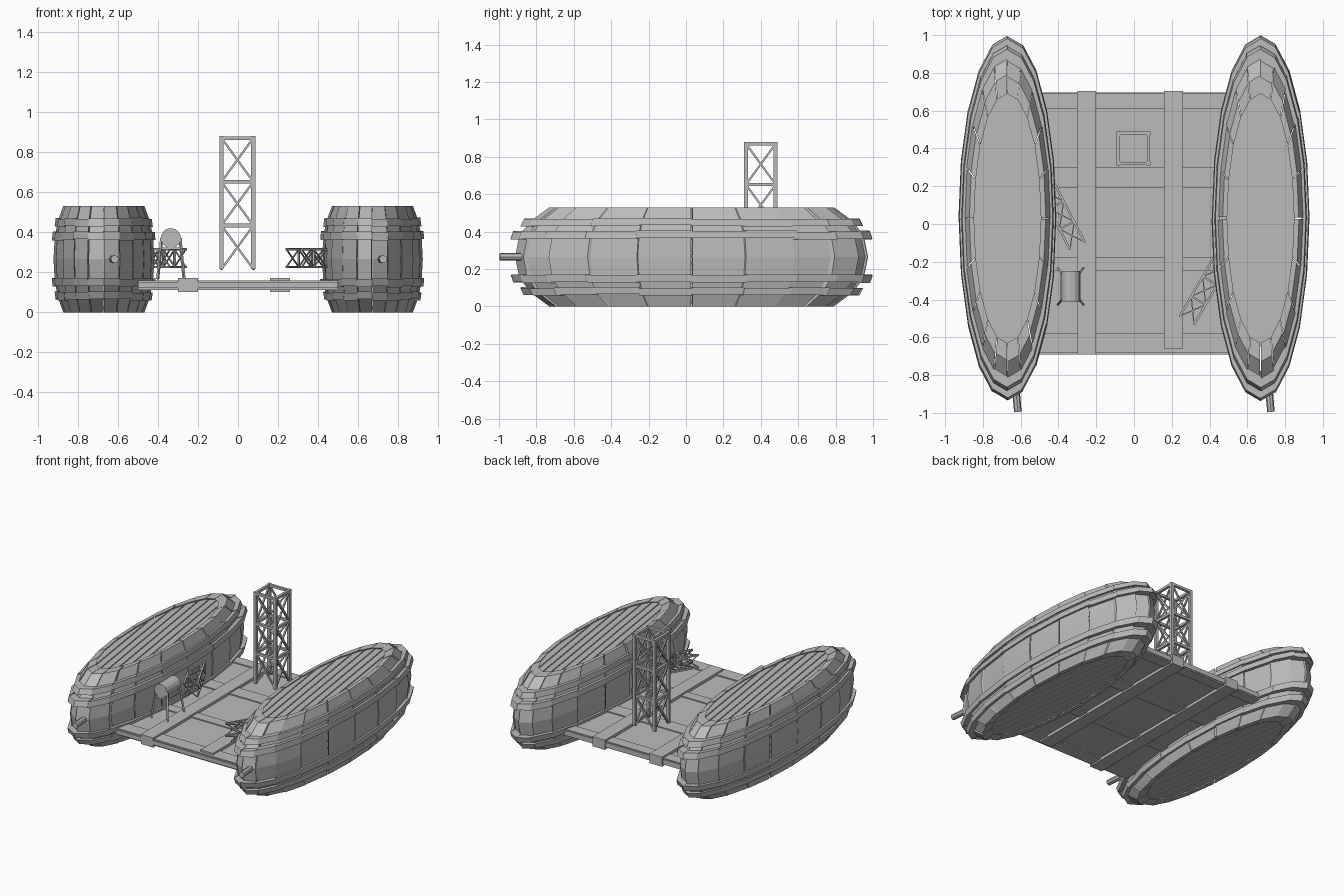
import bpy, bmesh, random
from math import sin, cos, pi, radians
from mathutils import Vector, Matrix

random.seed(4)
cube = bpy.data.objects.get("Cube")
if cube:
    bpy.data.objects.remove(cube, do_unlink=True)

grey = bpy.data.materials.new("plain grey")
grey.use_nodes = True
COLOUR = (0.5, 0.5, 0.5, 1)
grey.diffuse_color = COLOUR
grey.node_tree.nodes["Principled BSDF"].inputs["Base Color"].default_value = COLOUR

SIDES = 20
HALF_W, HALF_L, HEIGHT = 0.26, 0.97, 0.53


def finish(bm, name, matrix=None):
    if matrix:
        bm.transform(matrix)
    bmesh.ops.recalc_face_normals(bm, faces=bm.faces)
    mesh = bpy.data.meshes.new(name)
    bm.to_mesh(mesh)
    bm.free()
    mesh.materials.append(grey)
    ob = bpy.data.objects.new(name, mesh)
    bpy.context.collection.objects.link(ob)
    return ob


def box(bm, lo, hi):
    lo, hi = Vector(lo), Vector(hi)
    m = Matrix.Translation((lo + hi) / 2) @ Matrix.Diagonal((*(hi - lo), 1))
    bmesh.ops.create_cube(bm, size=1, matrix=m)


def bar(bm, p, q, w):
    p, q = Vector(p), Vector(q)
    d = q - p
    rot = d.to_track_quat('Z', 'Y').to_matrix().to_4x4()
    m = Matrix.Translation((p + q) / 2) @ rot @ Matrix.Diagonal((w, w, d.length, 1))
    bmesh.ops.create_cube(bm, size=1, matrix=m)


def rod(bm, p, q, r, sides=10):
    p, q = Vector(p), Vector(q)
    d = q - p
    m = Matrix.Translation((p + q) / 2) @ d.to_track_quat('Z', 'Y').to_matrix().to_4x4()
    bmesh.ops.create_cone(bm, cap_ends=True, segments=sides, radius1=r, radius2=r,
                          depth=d.length, matrix=m)


def curved_slab(bm, a0, a1, outline):
    """Sweep a closed (radius, z) outline between two angles as a flat-sided solid."""
    ends = [[bm.verts.new((r * sin(a), r * cos(a), z)) for r, z in outline] for a in (a0, a1)]
    n = len(outline)
    for i in range(n):
        j = (i + 1) % n
        bm.faces.new((ends[0][i], ends[0][j], ends[1][j], ends[1][i]))
    # end caps as quads between the outer and inner halves
    for e in ends:
        for i in range(n // 2 - 1):
            bm.faces.new((e[i], e[i + 1], e[n - 2 - i], e[n - 1 - i]))


# bulging half profile of a stave, mirrored top to bottom
half = [(0.78, 0.0), (0.885, 0.075), (0.945, 0.155), (0.968, HEIGHT / 2)]
profile = half + [(r, HEIGHT - z) for r, z in reversed(half[:-1])]


def staves():
    bm = bmesh.new()
    step = 2 * pi / SIDES
    for i in range(SIDES):
        k = random.uniform(0.985, 1.008)
        outer = [(r * k, z) for r, z in profile]
        inner = [(r - 0.1, z) for r, z in reversed(profile)]
        gap = random.uniform(0.0, 0.012)
        curved_slab(bm, i * step + gap, (i + 1) * step - gap, outer + inner)
    return bm


def hoops():
    bm = bmesh.new()
    step = 2 * pi / SIDES
    levels = [(0.43, 0.468, 0.945, 0.925), (0.362, 0.402, 1.0, 0.985)]
    levels += [(HEIGHT - b, HEIGHT - a, s, r) for a, b, r, s in levels]
    for z0, z1, r0, r1 in levels:
        for i in range(SIDES):
            dz = random.uniform(-0.004, 0.004)
            k = random.uniform(-0.008, 0.0)
            curved_slab(bm, i * step, (i + 1) * step,
                        [(r0 + k, z0 + dz), (r1 + k, z1 + dz), (r1 - 0.09, z1 + dz), (r0 - 0.09, z0 + dz)])
    return bm


def lid_planks(z0, z1, planks=8, radius=0.7):
    """Slice a disc into slanted planks with narrow gaps."""
    bm = bmesh.new()
    across = Vector((cos(radians(28)), sin(radians(28)), 0))
    width = 2 * radius / planks
    for k in range(planks):
        part = bmesh.new()
        bmesh.ops.create_circle(part, cap_ends=True, segments=SIDES, radius=radius)
        lo, hi = -radius + k * width + 0.012, -radius + (k + 1) * width - 0.012
        for edge, sign in ((lo, -1), (hi, 1)):
            bmesh.ops.bisect_plane(part, geom=part.verts[:] + part.edges[:] + part.faces[:],
                                   plane_co=across * edge, plane_no=across * sign, clear_outer=True)
        res = bmesh.ops.extrude_face_region(part, geom=part.faces[:])
        top = [g for g in res["geom"] if isinstance(g, bmesh.types.BMVert)]
        bmesh.ops.translate(part, verts=top, vec=(0, 0, z1 - z0))
        bmesh.ops.translate(part, verts=part.verts[:], vec=(0, 0, z0))
        tmp = bpy.data.meshes.new("plank")
        part.to_mesh(tmp)
        part.free()
        bm.from_mesh(tmp)
        bpy.data.meshes.remove(tmp)
    # backing disc that closes the gaps
    m = Matrix.Translation((0, 0, (z0 + z1) / 2))
    bmesh.ops.create_cone(bm, cap_ends=True, segments=SIDES, radius1=radius, radius2=radius,
                          depth=(z1 - z0) * 0.5, matrix=m)
    return bm


# stretched barrel floats
for side, x in (("right", -0.67), ("left", 0.67)):
    place = Matrix.Translation((x, 0.03, 0)) @ Matrix.Diagonal((HALF_W, HALF_L, 1, 1))
    finish(staves(), side + "_float_staves", place)
    finish(hoops(), side + "_float_hoops", place)
    finish(lid_planks(0.5, 0.518), side + "_float_top_lid", place)
    finish(lid_planks(0.012, 0.03), side + "_float_bottom_lid", place)
    # bung at the front end
    bm = bmesh.new()
    rod(bm, (x + 0.04, -0.82, 0.265), (x + 0.055, -0.995, 0.265), 0.02, 8)
    finish(bm, side + "_float_bung")

# deck with crossing planks
bm = bmesh.new()
box(bm, (-0.5, -0.69, 0.12), (0.5, 0.695, 0.15))
finish(bm, "deck")
bm = bmesh.new()
for y0, y1 in ((0.61, 0.69), (0.19, 0.3), (-0.25, -0.175), (-0.68, -0.58)):
    box(bm, (-0.5, y0, 0.111), (0.5, y1, 0.158))
finish(bm, "deck_cross_planks")
bm = bmesh.new()
for x0, x1, y0 in ((-0.3, -0.2, -0.69), (0.16, 0.26, -0.66)):
    box(bm, (x0, y0, 0.1), (x1, 0.705, 0.17))
finish(bm, "deck_long_planks")


def truss(name, width, length, thick, matrix, cells=3):
    """Square lattice column along z with crossed braces in each cell."""
    bm = bmesh.new()
    h = width / 2 - thick / 2
    corners = [(-h, -h), (h, -h), (h, h), (-h, h)]
    cell = (length - thick / 2) / cells
    for i, a in enumerate(corners):
        b = corners[(i + 1) % 4]
        bar(bm, (*a, 0), (*a, length), thick)
        for c in range(cells):
            z0, z1 = c * cell, (c + 1) * cell
            bar(bm, (*a, z1), (*b, z1), thick * 0.85)
            bar(bm, (*a, z0), (*b, z1), thick * 0.5)
            bar(bm, (*b, z0), (*a, z1), thick * 0.5)
    return finish(bm, name, matrix)


# standing tower and two fallen pieces
truss("tower", 0.18, 0.665, 0.021, Matrix.Translation((-0.003, 0.4, 0.215)))
for name, end, heading in (("right_fallen_truss", (-0.3, -0.115, 0.27), (-0.46, 0.89, 0)),
                           ("left_fallen_truss", (0.28, -0.51, 0.27), (0.5, 0.86, 0))):
    turn = Vector(heading).to_track_quat('Z', 'Y').to_matrix().to_4x4()
    truss(name, 0.1, 0.37, 0.012, Matrix.Translation(end) @ turn)

# small keg on a splayed stand
KX, KY, KZ = -0.335, -0.33, 0.37
bm = bmesh.new()
rod(bm, (KX, KY - 0.08, KZ), (KX, KY + 0.08, KZ), 0.05, 14)
finish(bm, "keg")
bm = bmesh.new()
for sy in (-1, 1):
    for sx in (-1, 1):
        knee = (KX + sx * 0.05, KY + sy * 0.075, 0.32)
        bar(bm, knee, (KX + sx * 0.066, KY + sy * 0.095, 0.165), 0.011)
        bar(bm, knee, (KX + sx * 0.047, KY + sy * 0.07, KZ), 0.011)
    bar(bm, (KX - 0.05, KY + sy * 0.075, 0.318), (KX + 0.05, KY + sy * 0.075, 0.318), 0.011)
for sx in (-1, 1):
    bar(bm, (KX + sx * 0.05, KY - 0.075, 0.318), (KX + sx * 0.05, KY + 0.075, 0.318), 0.009)
finish(bm, "keg_stand")
